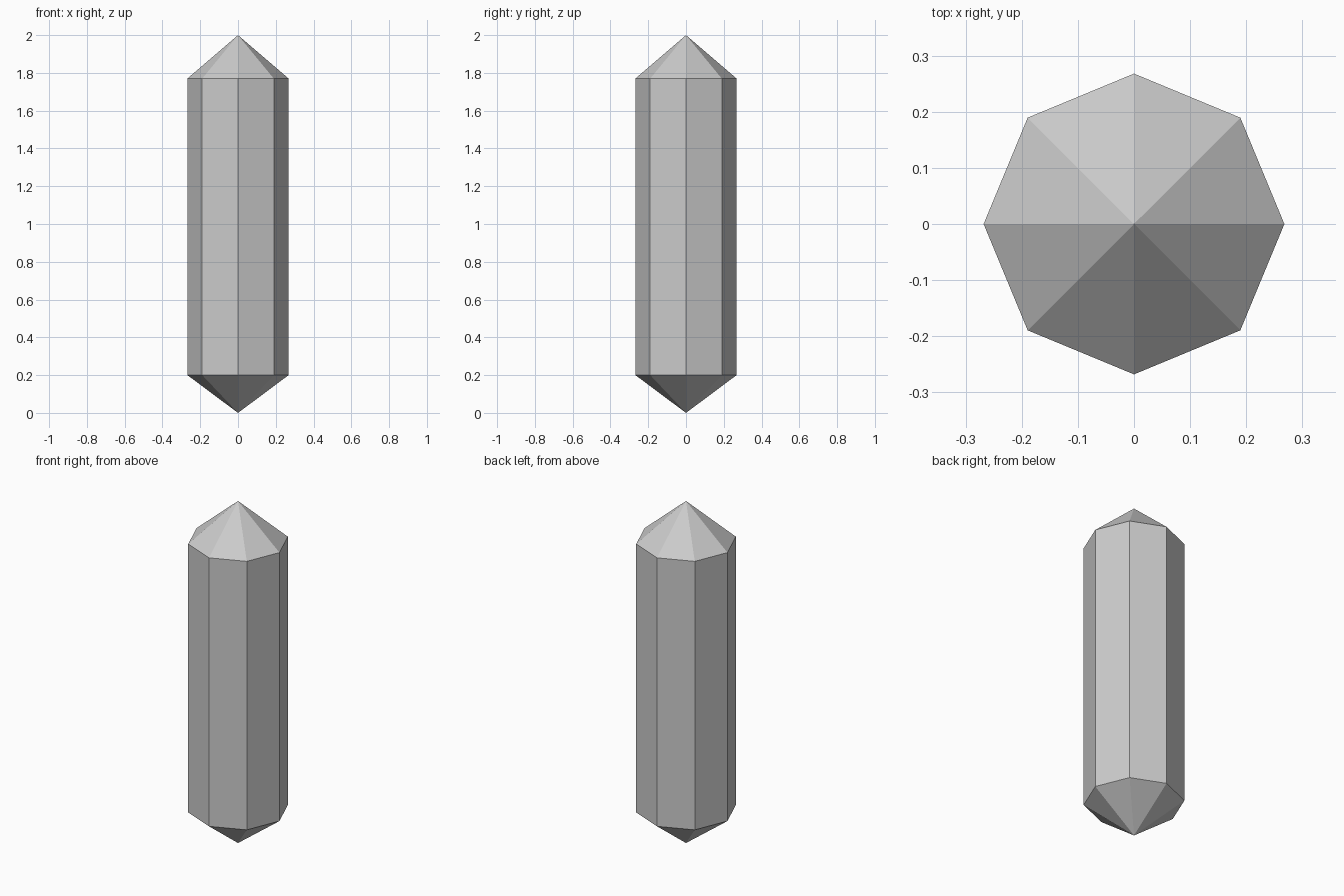
import bpy, bmesh
from math import cos, sin, pi

if "Cube" in bpy.data.objects:
    bpy.data.objects.remove(bpy.data.objects["Cube"])

SIDES = 8
RADIUS = 0.268
Z_BOTTOM, Z_LOW, Z_HIGH, Z_TOP = 0.0, 0.2, 1.77, 2.0

bm = bmesh.new()


def ring(z):
    return [bm.verts.new((RADIUS * cos(2 * pi * i / SIDES),
                          RADIUS * sin(2 * pi * i / SIDES), z))
            for i in range(SIDES)]


# Octagonal shaft with a pointed cap at each end
low, high = ring(Z_LOW), ring(Z_HIGH)
bottom_tip = bm.verts.new((0, 0, Z_BOTTOM))
top_tip = bm.verts.new((0, 0, Z_TOP))
for i in range(SIDES):
    j = (i + 1) % SIDES
    bm.faces.new((low[i], low[j], high[j], high[i]))
    bm.faces.new((high[i], high[j], top_tip))
    bm.faces.new((low[j], low[i], bottom_tip))

mesh = bpy.data.meshes.new("crystal")
bm.to_mesh(mesh)
bm.free()
bpy.context.collection.objects.link(bpy.data.objects.new("crystal", mesh))
